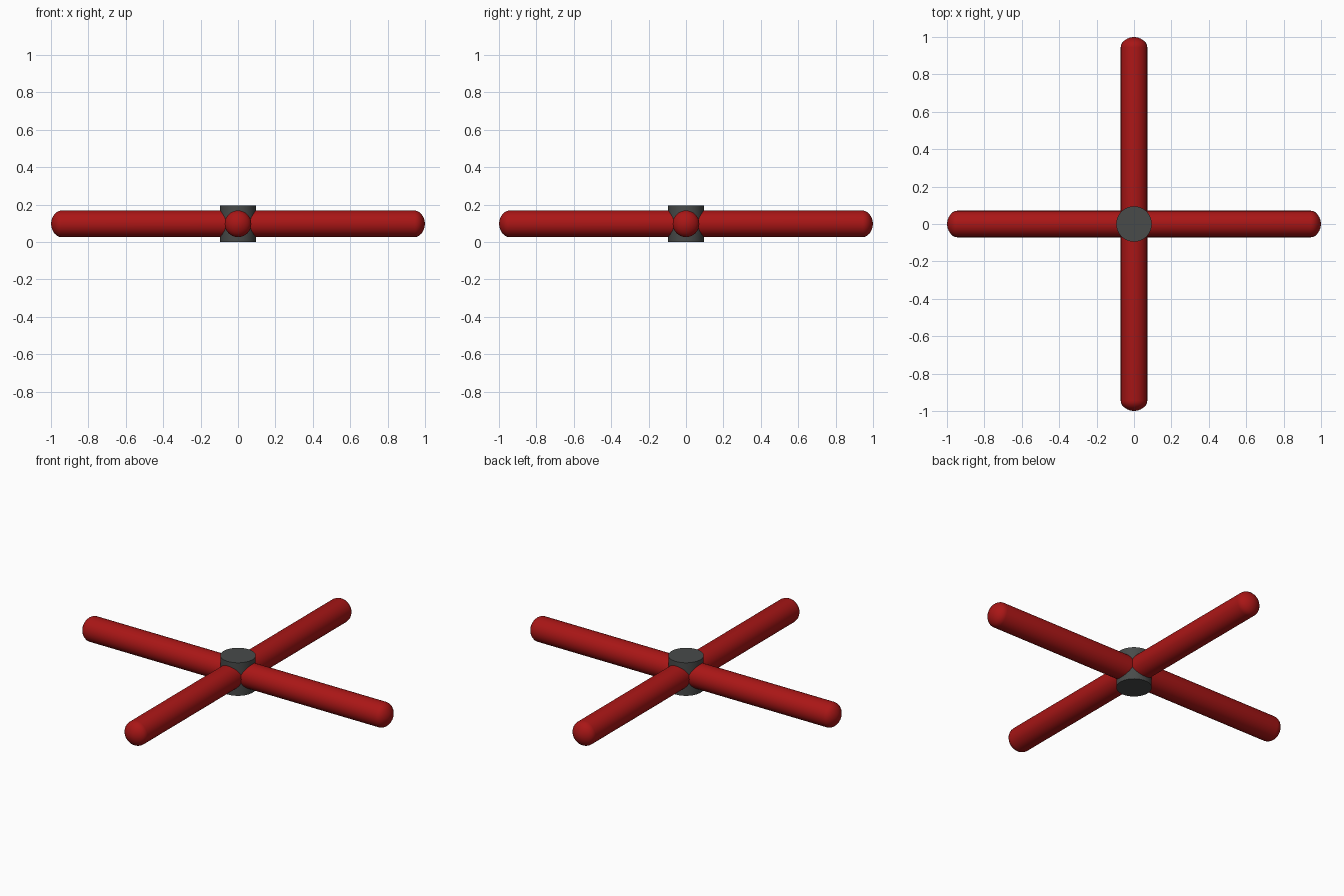
import bpy, bmesh, math
from mathutils import Matrix

if "Cube" in bpy.data.objects:
    bpy.data.objects.remove(bpy.data.objects["Cube"])

MID = 0.0975   # height of the arm axis
SIDES = 48


def material(name, colour):
    m = bpy.data.materials.new(name)
    m.diffuse_color = (*colour, 1)
    m.use_nodes = True
    m.node_tree.nodes["Principled BSDF"].inputs["Base Color"].default_value = m.diffuse_color
    return m


def lathe(name, profile, mat, matrix):
    """Spin (radius, height) points around z, then place the result."""
    bm = bmesh.new()
    verts = [bm.verts.new((r, 0, z)) for r, z in profile]
    edges = [bm.edges.new(pair) for pair in zip(verts, verts[1:])]
    bmesh.ops.spin(bm, geom=verts + edges, cent=(0, 0, 0), axis=(0, 0, 1),
                   angle=2 * math.pi, steps=SIDES)
    bmesh.ops.remove_doubles(bm, verts=bm.verts, dist=1e-5)
    bmesh.ops.recalc_face_normals(bm, faces=bm.faces)
    bm.transform(matrix)
    mesh = bpy.data.meshes.new(name)
    bm.to_mesh(mesh)
    bm.free()
    mesh.materials.append(mat)
    obj = bpy.data.objects.new(name, mesh)
    bpy.context.collection.objects.link(obj)
    bpy.ops.object.select_all(action='DESELECT')
    obj.select_set(True)
    bpy.context.view_layer.objects.active = obj
    bpy.ops.object.shade_smooth_by_angle(angle=math.radians(35))
    return obj


red = material("red", (0.4, 0.008, 0.008))
dark = material("dark_grey", (0.065, 0.07, 0.068))

# Central hub
lathe("hub", [(0, 0), (0.095, 0), (0.095, 0.195), (0, 0.195)], dark, Matrix())

# Four round arms with domed tips, starting inside the hub
arm = [(0, 0.04), (0.071, 0.04), (0.071, 0.945), (0.069, 0.957), (0.063, 0.969),
       (0.053, 0.98), (0.038, 0.99), (0.02, 0.997), (0, 1.0)]
lay_down = Matrix.Rotation(math.pi / 2, 4, 'Y')
for i, side in enumerate(("right", "back", "left", "front")):
    place = Matrix.Translation((0, 0, MID)) @ Matrix.Rotation(i * math.pi / 2, 4, 'Z')
    lathe(side + "_arm", arm, red, place @ lay_down)
